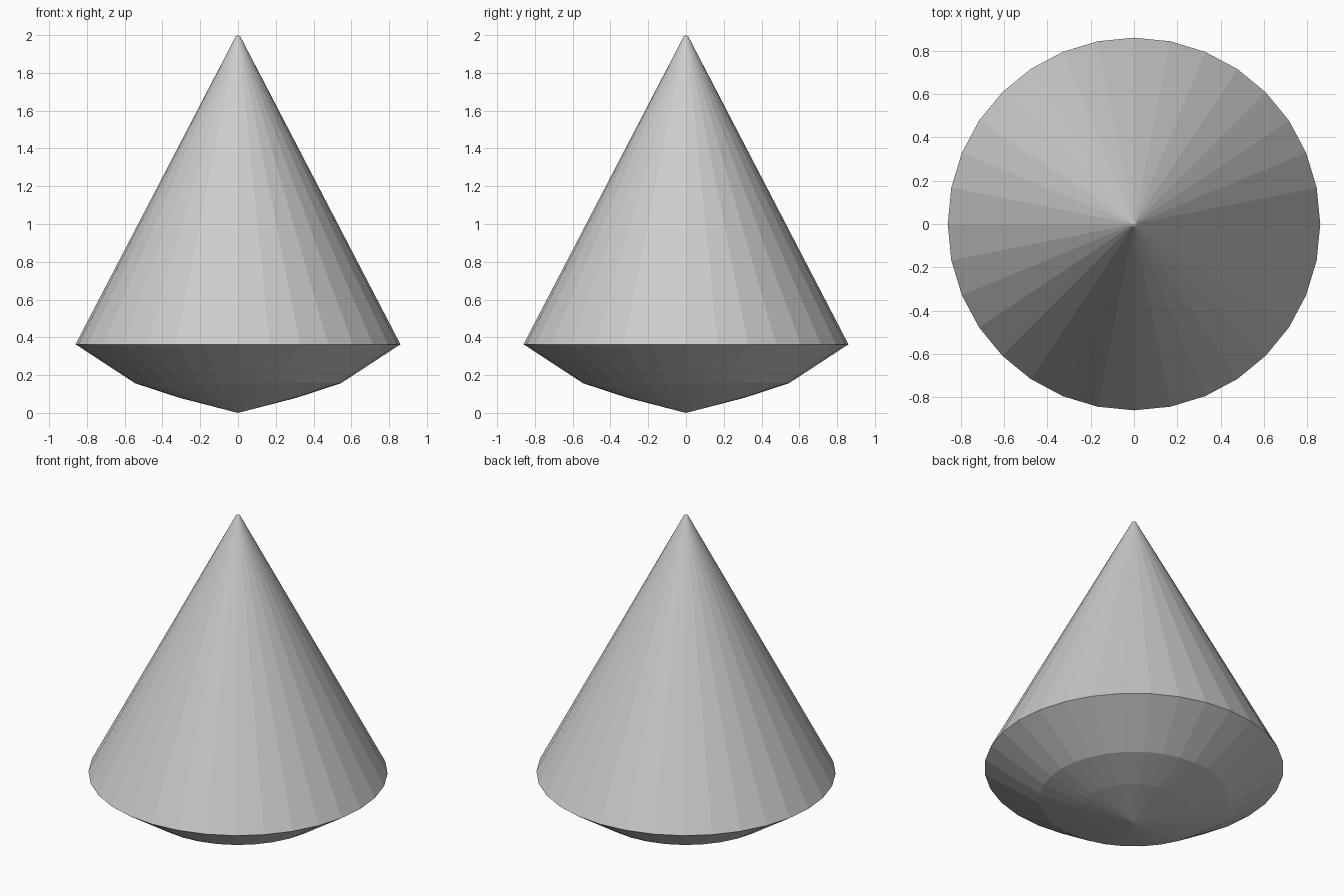
import bpy, bmesh
from math import cos, sin, pi

if "Cube" in bpy.data.objects:
    bpy.data.objects.remove(bpy.data.objects["Cube"])

SIDES = 32


def lathe(name, profile):
    """Revolve (radius, z) points around z, closed by a pole at each end."""
    bm = bmesh.new()
    rings = []
    for r, z in profile:
        count = SIDES if r > 0 else 1
        rings.append([bm.verts.new((r * cos(2 * pi * i / SIDES),
                                    r * sin(2 * pi * i / SIDES), z))
                      for i in range(count)])
    for low, high in zip(rings, rings[1:]):
        for i in range(SIDES):
            j = (i + 1) % SIDES
            corners = [low[i % len(low)], low[j % len(low)],
                       high[j % len(high)], high[i % len(high)]]
            bm.faces.new(list(dict.fromkeys(corners)))
    bmesh.ops.recalc_face_normals(bm, faces=bm.faces)
    mesh = bpy.data.meshes.new(name)
    bm.to_mesh(mesh)
    bm.free()
    obj = bpy.data.objects.new(name, mesh)
    bpy.context.collection.objects.link(obj)
    return obj


# Shallow bowl-like underside, sharp rim, tall cone with a blunted tip
lathe("pointed_cone_body", [(0, 0), (0.31, 0.08), (0.545, 0.157), (0.86, 0.363),
                            (0.025, 1.968), (0.012, 1.993), (0, 2.0)])
